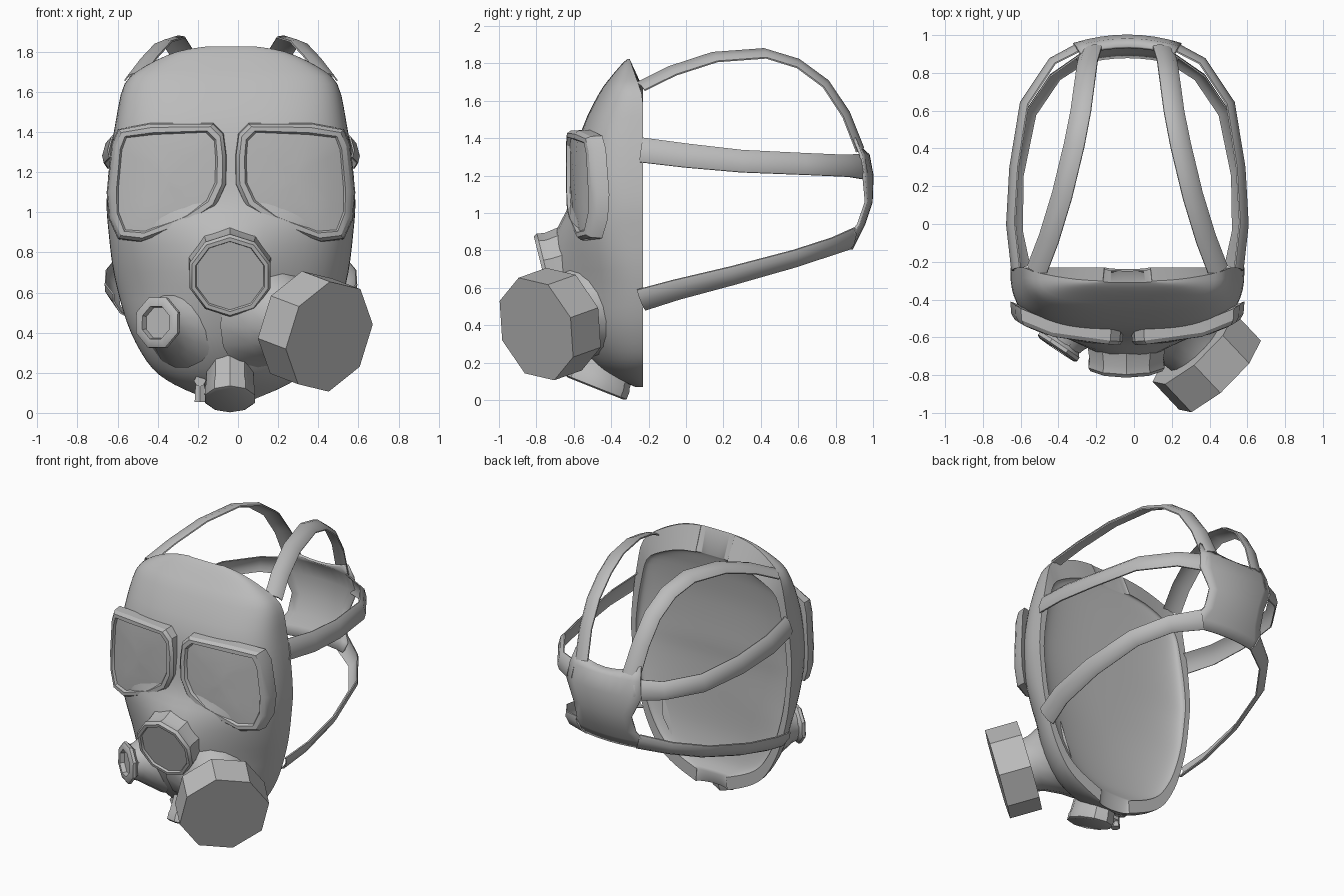
import bpy, bmesh, math
from mathutils import Vector

if "Cube" in bpy.data.objects:
    bpy.data.objects.remove(bpy.data.objects["Cube"])

CX = -0.035  # symmetry plane of the mask
grey = bpy.data.materials.new("rubber_grey")
grey.diffuse_color = (0.5, 0.5, 0.5, 1)
grey.use_nodes = True
grey.node_tree.nodes["Principled BSDF"].inputs["Base Color"].default_value = grey.diffuse_color


def finish(name, bm, angle=35):
    bmesh.ops.remove_doubles(bm, verts=bm.verts, dist=0.0005)
    bmesh.ops.recalc_face_normals(bm, faces=bm.faces)
    me = bpy.data.meshes.new(name)
    bm.to_mesh(me)
    bm.free()
    ob = bpy.data.objects.new(name, me)
    bpy.context.collection.objects.link(ob)
    me.materials.append(grey)
    bpy.ops.object.select_all(action='DESELECT')
    ob.select_set(True)
    bpy.context.view_layer.objects.active = ob
    bpy.ops.object.shade_smooth_by_angle(angle=math.radians(angle))
    return ob


def bridge(bm, a, b, closed=True):
    n = len(a)
    for i in range(n if closed else n - 1):
        j = (i + 1) % n
        bm.faces.new((a[i], a[j], b[j], b[i]))


def spline(pts, steps):
    # Catmull-Rom refinement of a list of tuples
    out = []
    p = [Vector(q) for q in pts]
    for i in range(len(p) - 1):
        a, b, c, d = p[max(i - 1, 0)], p[i], p[i + 1], p[min(i + 2, len(p) - 1)]
        for k in range(steps):
            t = k / steps
            out.append(0.5 * (2 * b + (c - a) * t + (2 * a - 5 * b + 4 * c - d) * t * t
                              + (3 * b - a - 3 * c + d) * t ** 3))
    return out + [p[-1]]


# Face shell: rows of (height, half width, front depth) from crown to chin
ROWS = spline([(1.825, .13, -.31), (1.80, .27, -.34), (1.73, .425, -.40), (1.64, .53, -.465),
               (1.45, .575, -.555), (1.25, .605, -.59), (1.05, .62, -.60), (.9, .61, -.63),
               (.7, .585, -.625), (.5, .535, -.62), (.35, .475, -.59), (.22, .39, -.51),
               (.14, .28, -.42), (.07, .12, -.27)], 3)
COLS = 32


def shell_grid(bm, inner):
    grid = []
    for z, w, yf in ROWS:
        n = 1.9 + 1.1 * min(max((z - .6) / .55, 0), 1)
        yb = -.23 - (0.07 * max(z - 1.62, 0) / .2 if not inner else 0)
        row = []
        for i in range(COLS + 1):
            a = math.pi * i / COLS
            c, s = math.cos(a), math.sin(a)
            u = w * math.copysign(abs(c) ** (2 / n), c)
            d = (yf - yb) * abs(s) ** (2 / n)
            if inner:
                zi = .95 + (z - .95) * (.82 if z > .95 else .9)
                row.append(bm.verts.new((CX + u * .94, yb + d * .22, zi)))
            else:
                d -= .105 * math.exp(-(u / .24) ** 2 - ((z - .71) / .28) ** 2)
                row.append(bm.verts.new((CX + u, yb + d, z)))
        grid.append(row)
    for r0, r1 in zip(grid, grid[1:]):
        bridge(bm, r0, r1, False)
    return grid


bm = bmesh.new()
outer, inside = shell_grid(bm, False), shell_grid(bm, True)
for pick in (lambda g: g[0], lambda g: g[-1],
             lambda g: [r[0] for r in g], lambda g: [r[-1] for r in g]):
    bridge(bm, pick(outer), pick(inside), False)
finish("face_shell", bm, 60)

# Eyepieces: wrapped frames with recessed lenses
OUTLINE = [(.56, 1.41), (.40, 1.44), (.09, 1.44), (.04, 1.39), (.025, 1.28), (.026, 1.14),
           (.075, 1.03), (.20, .94), (.45, .855), (.56, .87), (.605, .97), (.615, 1.1), (.59, 1.34)]


def lens_y(u):
    return -.645 + .08 * u + .715 * u ** 4


for side, label in ((-1, "left"), (1, "right")):
    bm = bmesh.new()
    cu, cz = .32, 1.17

    def ring(inset, dy):
        out = []
        for u, z in OUTLINE:
            v = Vector((u - cu, z - cz))
            v *= 1 - inset / v.length
            out.append(bm.verts.new((CX + side * (cu + v.x), lens_y(cu + v.x) + dy, cz + v.y)))
        return out

    rings = [ring(-.005, .08), ring(0, .02), ring(.018, 0), ring(.045, 0), ring(.055, .018)]
    for a, b in zip(rings, rings[1:]):
        bridge(bm, a, b)
    prev = rings[-1]
    for inset in (.13, .21):
        nxt = ring(inset, .015)
        bridge(bm, prev, nxt)
        prev = nxt
    mid = bm.verts.new((CX + side * cu, lens_y(cu) + .012, cz))
    back = bm.verts.new((CX + side * cu, lens_y(cu) + .09, cz))
    for loop, tip in ((prev, mid), (rings[0], back)):
        for i in range(len(loop)):
            bm.faces.new((loop[i], loop[(i + 1) % len(loop)], tip))
    finish(label + "_eyepiece", bm, 30)


# Turned fittings: rings of (radius, offset along axis)
def turned(name, centre, axis, profile, sides, stretch=1, spin=0.5, angle=35):
    bm = bmesh.new()
    q = Vector(axis).to_track_quat('Z', 'Y')
    loops = []
    for r, h in profile:
        loops.append([])
        for i in range(sides):
            a = 2 * math.pi * (i + spin) / sides
            p = q @ Vector((r * math.cos(a), r * stretch * math.sin(a), h)) + Vector(centre)
            loops[-1].append(bm.verts.new(p))
    for a, b in zip(loops, loops[1:]):
        bridge(bm, a, b)
    bm.faces.new(loops[0])
    bm.faces.new(loops[-1])
    finish(name, bm, angle)


turned("speaking_valve", (-.04, -.765, .68), (0, -1, -.25),
       [(.22, -.16), (.205, -.06), (.212, -.02), (.20, 0), (.18, 0), (.175, -.015)], 10)
turned("cheek_valve", (-.41, -.665, .45), (-.56, -.83, .03),
       [(.115, -.10), (.115, -.05), (.135, -.03), (.135, -.01), (.118, 0),
        (.088, 0), (.083, -.03)], 8)
turned("cheek_neck", (-.41, -.665, .45), (-.56, -.83, .03),
       [(.22, -.24), (.165, -.15), (.125, -.085), (.11, -.04)], 16)
AX = Vector((.66, -.70, -.25)).normalized()
CAN = Vector((.455, -.80, .38))
turned("filter_neck", CAN - AX * .2, AX, [(.31, -.27), (.23, -.15), (.18, -.05), (.17, .02)], 16)
turned("filter_canister", CAN, AX, [(.29, -.21), (.29, 0)], 8, spin=.28, angle=30)
turned("chin_valve", (-.04, -.485, .062), (0, -.37, -.93),
       [(.12, -.18), (.125, -.07), (.13, -.05), (.13, -.008), (.118, 0)], 10, stretch=1.36)
turned("chin_knob", (-.19, -.42, .16), (0, -1, 0), [(.03, -.06), (.03, .02)], 6, spin=0)
turned("chin_pin", (-.19, -.41, .055), (0, 0, 1), [(.03, 0), (.024, .11)], 6)
turned("chin_bracket", (-.14, -.40, .11), (1, 0, 0), [(.025, -.05), (.025, .1)], 6)

# Harness straps: domed ribbons, path points are (offset from centre plane, y, z, half width)
HEAD = Vector((CX, .3, 1.1))
STRAPS = {
    "top_strap": [(.485, -.25, 1.68, .058), (.42, -.08, 1.765, .058), (.35, .15, 1.84, .058),
                  (.285, .42, 1.86, .058), (.25, .60, 1.805, .057), (.23, .75, 1.695, .057),
                  (.215, .86, 1.53, .057), (.195, .935, 1.34, .06)],
    "middle_strap": [(.595, -.24, 1.34, .068), (.622, 0, 1.31, .066), (.605, .3, 1.28, .062),
                     (.55, .64, 1.265, .06), (.40, .865, 1.255, .06), (.23, .955, 1.25, .07)],
    "lower_strap": [(.56, -.24, .53, .068), (.60, -.05, .585, .064), (.595, .25, .66, .06),
                    (.525, .58, .75, .056), (.39, .78, .815, .056), (.22, .895, .86, .065)],
}
for name, path in STRAPS.items():
    for side, label in ((-1, "left"), (1, "right")):
        bm = bmesh.new()
        pts = [Vector((CX + side * u, y, z)) for u, y, z, _ in path]
        loops = []
        for i, p in enumerate(pts):
            t = (pts[min(i + 1, len(pts) - 1)] - pts[max(i - 1, 0)]).normalized()
            n = p - HEAD
            n = (n - t * n.dot(t)).normalized()
            w = t.cross(n) * path[i][3]
            loops.append([bm.verts.new(p + w * k + n * h) for k, h in
                          ((-1, -.014), (-1, -.006), (-.5, .012), (.5, .012), (1, -.006),
                           (1, -.014), (.5, .003), (-.5, .003))])
        for a, b in zip(loops, loops[1:]):
            bridge(bm, a, b)
        bm.faces.new(loops[0])
        bm.faces.new(loops[-1])
        finish(label + "_" + name, bm, 40)

# Back pad joining the six straps
bm = bmesh.new()
prev = None
for z, y, hw in ((1.40, .935, .25), (1.31, .975, .27), (1.20, .995, .285), (1.06, .99, .22),
                 (.94, .95, .225), (.87, .915, .27), (.81, .885, .25)):
    row = []
    for i in range(9):
        k = i / 4 - 1
        zz = z + (.06 * (k * k - 1) if z > 1.35 else 0)
        row.append(bm.verts.new((CX + k * hw, y - .55 * (k * hw) ** 2, zz)))
    if prev:
        bridge(bm, prev, row, False)
    prev = row
pad = finish("back_pad", bm, 45)
mod = pad.modifiers.new("thickness", 'SOLIDIFY')
mod.thickness = 0.016
mod.offset = 0
